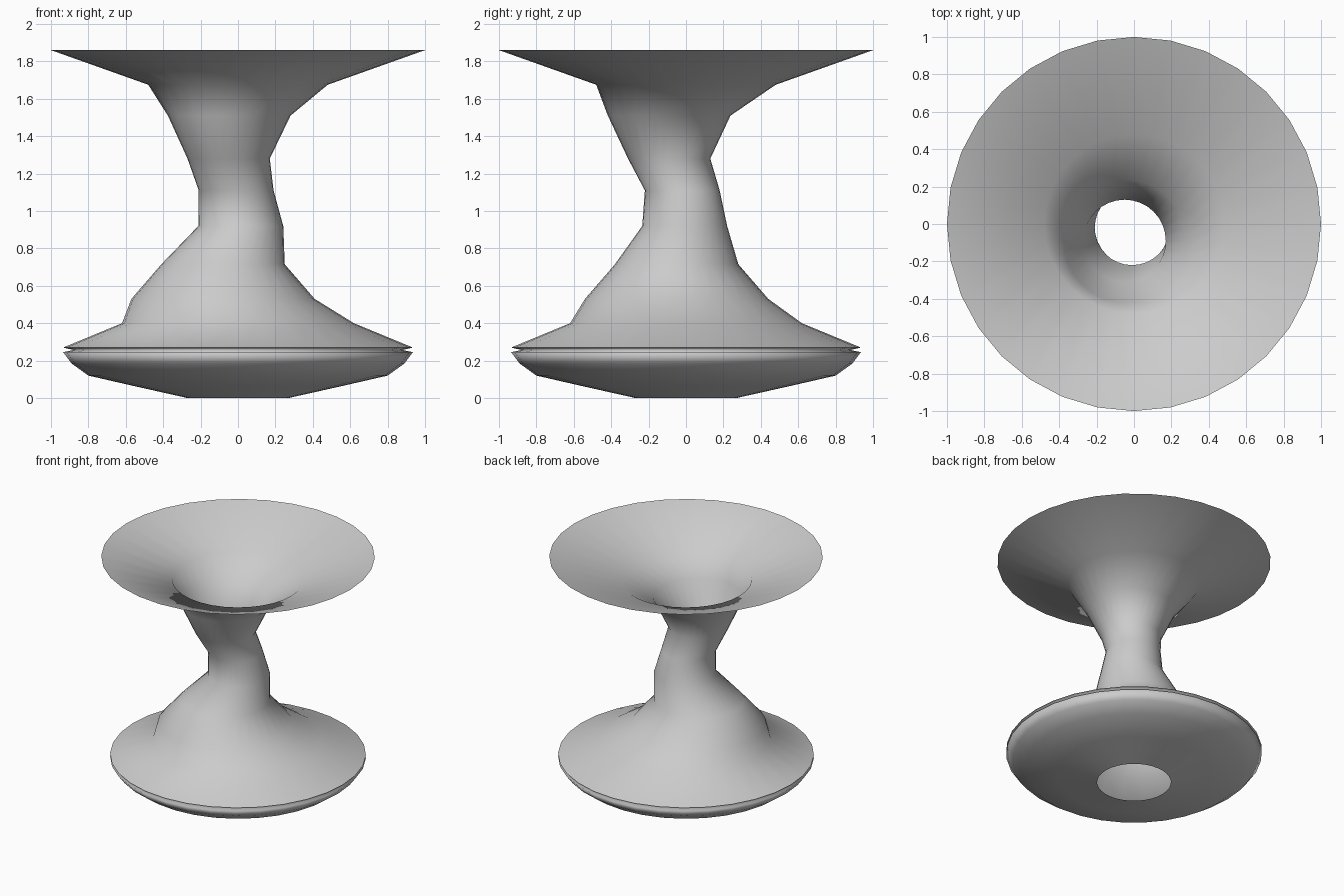
import bpy, bmesh
from math import sin, cos, tau

if "Cube" in bpy.data.objects:
    bpy.data.objects.remove(bpy.data.objects["Cube"])

SIDES = 32
RIM = 0.27  # crisp lower edge of the foot

# Rings from bottom to top: z, radius, centre x, centre y
RINGS = [
    (0.0, 0.27, 0, 0),
    (0.065, 0.56, 0, 0),
    (0.12, 0.80, 0, 0),
    (0.185, 0.89, 0, 0),
    (0.245, 0.935, 0, 0),
    (0.257, 0.88, 0, 0),       # narrow groove under the foot flange
    (RIM, 0.935, 0, 0),
    (0.40, 0.62, 0, 0),
    (0.53, 0.49, -0.08, -0.05),
    (0.715, 0.33, -0.08, -0.05),
    (0.92, 0.227, 0.015, -0.007),
    (1.11, 0.20, -0.01, -0.02),
    (1.28, 0.22, -0.05, -0.09),
    (1.51, 0.328, -0.047, -0.09),
    (1.675, 0.48, 0, 0),
    (1.86, 1.0, 0, 0),
]

# Twisted stand: open-ended tube lofted through the shifted rings
bm = bmesh.new()
loops = [[bm.verts.new((cx + r * cos(tau * i / SIDES), cy + r * sin(tau * i / SIDES), z))
          for i in range(SIDES)] for z, r, cx, cy in RINGS]
for low, high in zip(loops, loops[1:]):
    for i in range(SIDES):
        j = (i + 1) % SIDES
        bm.faces.new((low[i], low[j], high[j], high[i])).smooth = True

# Sharp edge around the foot flange
for e in bm.edges:
    if all(abs(v.co.z - RIM) < 1e-4 for v in e.verts):
        e.smooth = False

mesh = bpy.data.meshes.new("pedestal_stand")
bm.to_mesh(mesh)
bm.free()
bpy.context.collection.objects.link(bpy.data.objects.new("pedestal_stand", mesh))
